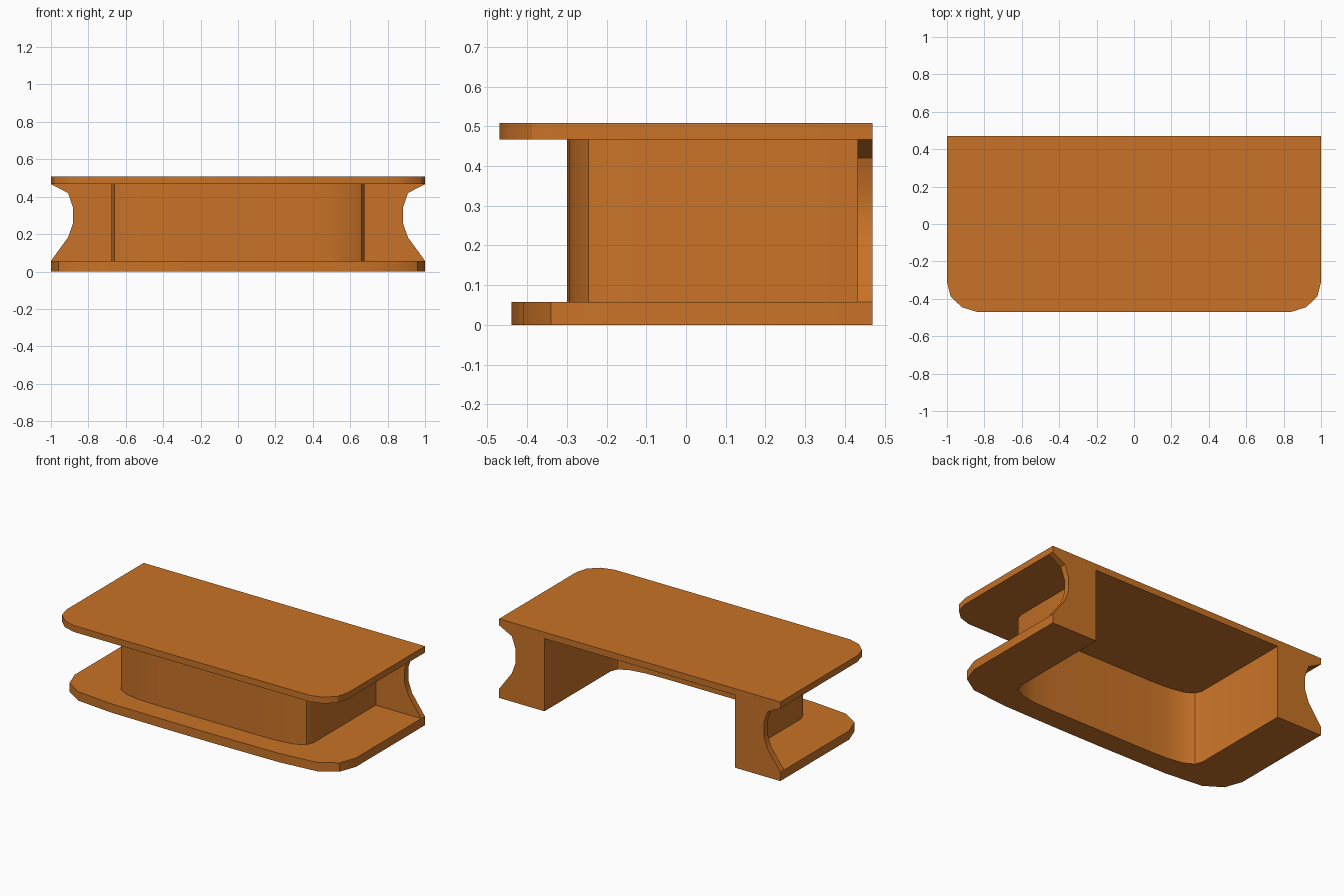
import bpy, bmesh

if "Cube" in bpy.data.objects:
    bpy.data.objects.remove(bpy.data.objects["Cube"])

Z_BASE, Z_TOP, HEIGHT = 0.057, 0.467, 0.508
BACK, PANEL_FRONT, INNER = 0.47, 0.432, 0.677

paint = bpy.data.materials.new("orange_paint")
paint.diffuse_color = (0.58, 0.17, 0.02, 1)
paint.use_nodes = True
paint.node_tree.nodes["Principled BSDF"].inputs["Base Color"].default_value = paint.diffuse_color


def make_object(name, bm, smooth=True):
    mesh = bpy.data.meshes.new(name)
    bm.to_mesh(mesh)
    bm.free()
    obj = bpy.data.objects.new(name, mesh)
    bpy.context.collection.objects.link(obj)
    mesh.materials.append(paint)
    if smooth:
        bpy.ops.object.select_all(action='DESELECT')
        obj.select_set(True)
        bpy.context.view_layer.objects.active = obj
        bpy.ops.object.shade_smooth_by_angle(angle=0.5)
    return obj


def prism(name, points, offset):
    """Extrude a closed 3D outline by an offset vector."""
    bm = bmesh.new()
    face = bm.faces.new([bm.verts.new(p) for p in points])
    result = bmesh.ops.extrude_face_region(bm, geom=[face], use_keep_orig=True)
    verts = [v for v in result["geom"] if isinstance(v, bmesh.types.BMVert)]
    bmesh.ops.translate(bm, verts=verts, vec=offset)
    bmesh.ops.recalc_face_normals(bm, faces=bm.faces)
    return make_object(name, bm)


def mirrored(half):
    """Complete a right-hand path (back to front) with its left-hand mirror."""
    return half + [(-x, y) for x, y in reversed(half)]


# Plan outlines, right half, from back to front
top_plan = mirrored([(1, BACK), (1, -0.31), (0.98, -0.388), (0.92, -0.445), (0.84, -0.47)])
base_plan = mirrored([(1, BACK), (1, -0.23), (0.96, -0.34), (0.85, -0.41),
                      (0.6, -0.435), (0.15, -0.44)])
wall_half = [(INNER, -0.2), (0.66, -0.245), (0.6, -0.278), (0.5, -0.295), (0.36, -0.3)]

# Counter top
prism("counter_top", [(x, y, Z_TOP) for x, y in top_plan], (0, 0, HEIGHT - Z_TOP))

# U-shaped base plate, open at the back
base_inner = mirrored([(INNER, BACK)] + wall_half)
prism("base_plate", [(x, y, 0) for x, y in base_plan + base_inner[::-1]], (0, 0, Z_BASE))

# Curved thin front wall
bm = bmesh.new()
path = mirrored([(INNER, PANEL_FRONT)] + wall_half)[::-1]
columns = [[bm.verts.new((x, y, z)) for z in (Z_BASE, Z_TOP)] for x, y in path]
for a, b in zip(columns, columns[1:]):
    bm.faces.new((a[0], b[0], b[1], a[1]))
make_object("front_wall", bm)

# Back panels with a scooped outer edge
scoop = [(1, Z_BASE), (0.909, 0.182), (0.882, 0.257), (0.882, 0.342), (0.909, 0.42), (1, Z_TOP)]
for side, name in ((1, "right_back_panel"), (-1, "left_back_panel")):
    outline = [(INNER, Z_BASE)] + scoop + [(INNER, Z_TOP)]
    prism(name, [(side * x, PANEL_FRONT, z) for x, z in outline], (0, BACK - PANEL_FRONT, 0))
